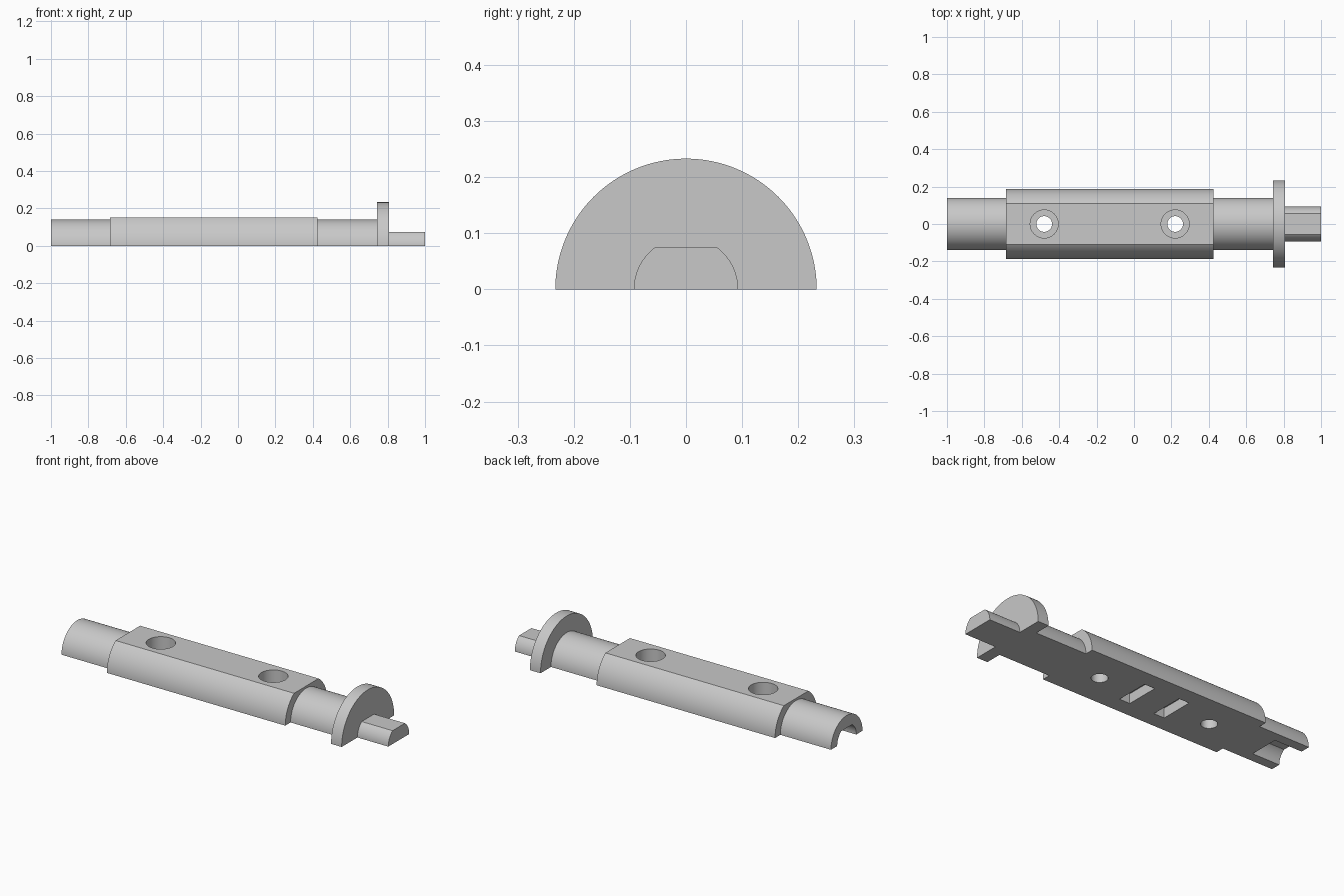
import bpy, bmesh, math

if "Cube" in bpy.data.objects:
    bpy.data.objects.remove(bpy.data.objects["Cube"])

grey = bpy.data.materials.new("light_grey")
grey.diffuse_color = (0.58, 0.58, 0.58, 1)
grey.use_nodes = True
grey.node_tree.nodes["Principled BSDF"].inputs["Base Color"].default_value = grey.diffuse_color


def finish(bm, name):
    bmesh.ops.recalc_face_normals(bm, faces=bm.faces)
    mesh = bpy.data.meshes.new(name)
    bm.to_mesh(mesh)
    bm.free()
    mesh.materials.append(grey)
    ob = bpy.data.objects.new(name, mesh)
    bpy.context.collection.objects.link(ob)
    return ob


def half_rod(name, r, x0, x1, top=None, n=32):
    """Half cylinder along x, optionally flattened at z = top, with a skirt below z = 0."""
    a = math.asin(top / r) if top else math.pi / 2
    arc = [(r * math.cos(a * i / n), r * math.sin(a * i / n)) for i in range(n + 1)]
    left = [(-y, z) for y, z in reversed(arc)]
    pts = [(r, -0.1)] + arc + (left if top else left[1:]) + [(-r, -0.1)]
    bm = bmesh.new()
    face = bm.faces.new([bm.verts.new((x0, y, z)) for y, z in pts])
    ext = bmesh.ops.extrude_face_region(bm, geom=[face])
    moved = [v for v in ext["geom"] if isinstance(v, bmesh.types.BMVert)]
    bmesh.ops.translate(bm, verts=moved, vec=(x1 - x0, 0, 0))
    return finish(bm, name)


def box(name, x, z0, z1, sx, sy):
    bm = bmesh.new()
    bmesh.ops.create_cube(bm, size=1)
    for v in bm.verts:
        v.co = (x + v.co.x * sx, v.co.y * sy, (z0 + z1) / 2 + v.co.z * (z1 - z0))
    return finish(bm, name)


def drill(name, x, r, z0, z1):
    bm = bmesh.new()
    bmesh.ops.create_cone(bm, cap_ends=True, segments=48, radius1=r, radius2=r, depth=z1 - z0)
    bmesh.ops.translate(bm, verts=bm.verts, vec=(x, 0, (z0 + z1) / 2))
    return finish(bm, name)


# Shaft, thick flat-topped body, flange and key tip
spindle = half_rod("half_spindle", 0.14, -1.0, 0.76)
joined = [
    half_rod("body", 0.187, -0.685, 0.425, top=0.152),
    half_rod("flange", 0.233, 0.742, 0.808),
    half_rod("key_tip", 0.093, 0.79, 1.0, top=0.075),
]

# Flat underside and the socket at the far end
cutters = [
    box("underside_cutter", 0, -0.5, 0, 3, 2),
    half_rod("socket_cutter", 0.085, -1.1, -0.83, top=0.07),
]
# Counterbored screw holes
for x in (-0.48, 0.22):
    cutters.append(drill("bore_cutter", x, 0.075, 0.05, 0.3))
    cutters.append(drill("hole_cutter", x, 0.042, -0.2, 0.2))
# Cross slots in the underside
for x in (-0.24, -0.02):
    cutters.append(box("slot_cutter", x, -0.2, 0.055, 0.065, 0.19))

for operation, parts in (("UNION", joined), ("DIFFERENCE", cutters)):
    for ob in parts:
        mod = spindle.modifiers.new(ob.name, "BOOLEAN")
        mod.operation, mod.solver, mod.object = operation, "EXACT", ob
        ob.hide_render = True

# Bake the result and drop the helpers
deps = bpy.context.evaluated_depsgraph_get()
mesh = bpy.data.meshes.new_from_object(spindle.evaluated_get(deps))
spindle.modifiers.clear()
spindle.data = mesh
for ob in joined + cutters:
    bpy.data.objects.remove(ob)

bpy.context.view_layer.objects.active = spindle
spindle.select_set(True)
bpy.ops.object.shade_smooth_by_angle(angle=math.radians(30))
